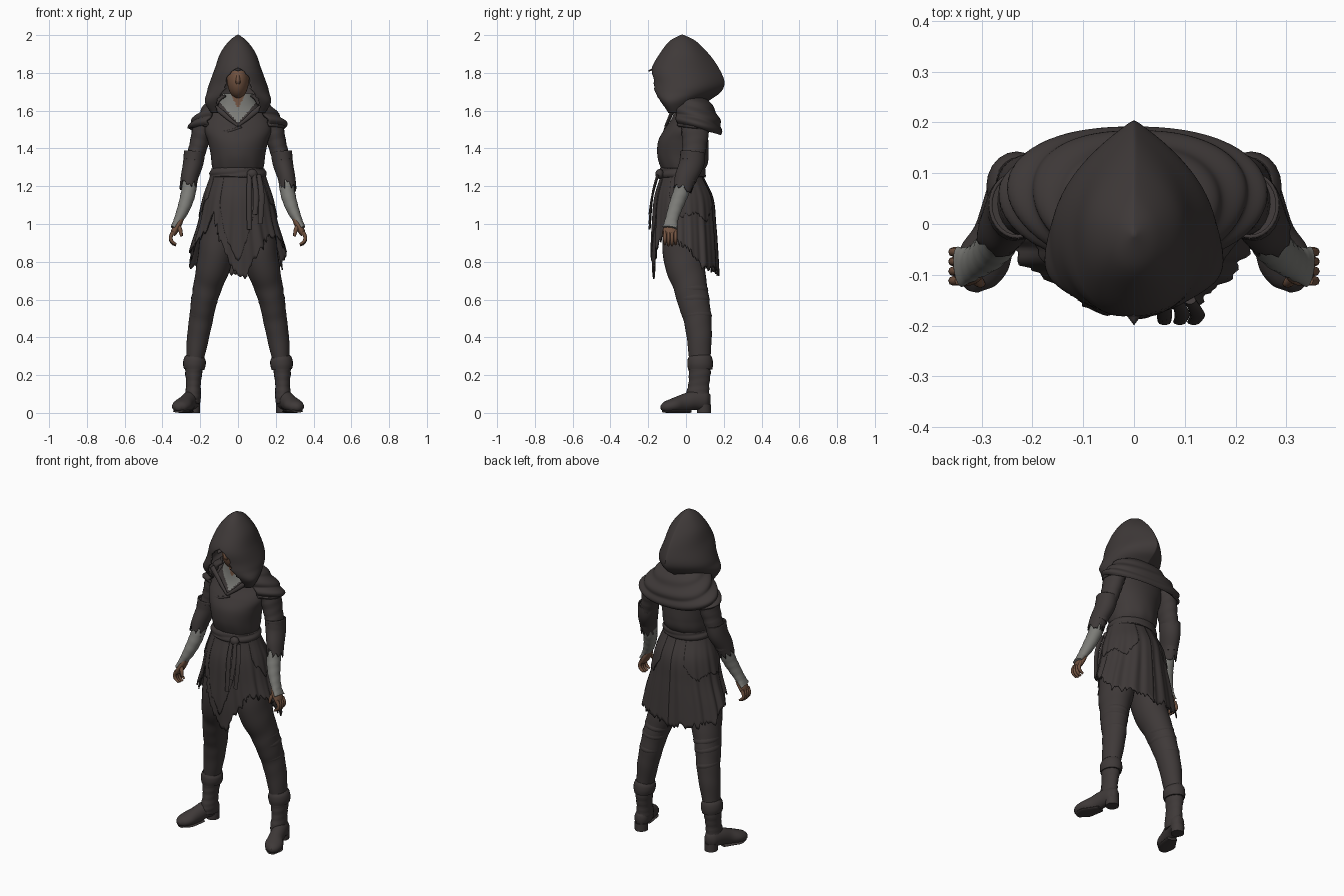
import bpy, bmesh, math, random
from mathutils import Vector

random.seed(4)
if bpy.data.objects.get("Cube"):
    bpy.data.objects.remove(bpy.data.objects["Cube"])


def material(name, rgb):
    m = bpy.data.materials.new(name)
    m.use_nodes = True
    m.diffuse_color = (*rgb, 1)
    bsdf = next(n for n in m.node_tree.nodes if n.type == "BSDF_PRINCIPLED")
    bsdf.inputs["Base Color"].default_value = (*rgb, 1)
    return m


cloth = material("dark cloth", (0.049, 0.041, 0.04))
linen = material("grey linen", (0.2, 0.2, 0.185))
skin = material("brown skin", (0.165, 0.085, 0.051))


def spline(rows, t):
    """Smooth curve through equally spaced rows of numbers."""
    n = len(rows) - 1
    f = max(0, min(1, t)) * n
    i = min(int(f), n - 1)
    f -= i
    a, b, c, d = (rows[max(0, min(n, k))] for k in (i - 1, i, i + 1, i + 2))
    return [q + f * (r - p + f * (2*p - 5*q + 4*r - s + f * (3*(q - r) + s - p))) / 2
            for p, q, r, s in zip(a, b, c, d)]


def lookup(table, x):
    """Straight-line interpolation in a table of pairs."""
    for (x0, y0), (x1, y1) in zip(table, table[1:]):
        if x <= x1:
            return y0 + (y1 - y0) * (x - x0) / (x1 - x0)
    return table[-1][1]


def surface(name, fn, nu, nv, mats, closed=True, thick=0, caps=False, rule=None):
    """Grid of quads from fn(u, v); u runs around and v along."""
    cols = nu if closed else nu + 1
    verts = [fn(i / nu, j / nv) for j in range(nv + 1) for i in range(cols)]
    faces = [(j * cols + i, j * cols + (i + 1) % cols,
              (j + 1) * cols + (i + 1) % cols, (j + 1) * cols + i)
             for j in range(nv) for i in range(nu)]
    if caps:
        faces += [tuple(range(cols)), tuple(nv * cols + i for i in range(cols))]
    mesh = bpy.data.meshes.new(name)
    mesh.from_pydata(verts, [], faces)
    bm = bmesh.new()
    bm.from_mesh(mesh)
    bmesh.ops.remove_doubles(bm, verts=bm.verts, dist=1e-5)
    bmesh.ops.recalc_face_normals(bm, faces=bm.faces)
    bm.to_mesh(mesh)
    bm.free()
    finish(name, mesh, mats, rule, thick)


def finish(name, mesh, mats, rule=None, thick=0):
    for m in mats:
        mesh.materials.append(m)
    if rule:
        for p in mesh.polygons:
            p.material_index = rule(p.center)
    ob = bpy.data.objects.new(name, mesh)
    bpy.context.collection.objects.link(ob)
    bpy.context.view_layer.objects.active = ob
    bpy.ops.object.select_all(action="DESELECT")
    ob.select_set(True)
    bpy.ops.object.shade_smooth_by_angle(angle=math.radians(50))
    if thick:
        mod = ob.modifiers.new("thickness", "SOLIDIFY")
        mod.thickness = thick
        mod.offset = 0


def sweep(name, path, mat, side=1, ref=(0, 1, 0), nu=20, nv=24, rag=0, ripple=0, thick=0):
    """Tube along rows of x, y, z, half width, half depth."""
    path = [(side * p[0], *p[1:]) for p in path]
    jag = [random.uniform(-rag, rag) for _ in range(nu)]

    def fn(u, v):
        p = spline(path, v)
        t = Vector(spline(path, v + .02)[:3]) - Vector(spline(path, v - .02)[:3])
        t.normalize()
        across = Vector(ref).cross(t).normalized()
        a = u * math.tau
        k = 1 + ripple * math.sin(v * 44 + 2 * math.sin(a))
        pos = Vector(p[:3]) + across * p[3] * k * math.cos(a) + t.cross(across) * p[4] * k * math.sin(a)
        return pos + t * jag[int(u * nu + .5) % nu] * max(0, v * 4 - 3)
    surface(name, fn, nu, nv, [mat], caps=not rag, thick=thick)


def ring(row, a, power=1, grow=1):
    """Point on a body section of z, half width, front y, back y; angle 0 is the front."""
    z, rx, yf, yb = row
    s = math.sin(a)
    return Vector((grow * rx * math.copysign(abs(s) ** power, s),
                   (yf + yb) / 2 - grow * (yb - yf) / 2 * math.cos(a), z))


def ball(name, loc, scale, mats, rule=None):
    bm = bmesh.new()
    bmesh.ops.create_uvsphere(bm, u_segments=28, v_segments=20, radius=1)
    for v in bm.verts:
        v.co = Vector(loc) + Vector([a * b for a, b in zip(v.co, scale)])
    mesh = bpy.data.meshes.new(name)
    bm.to_mesh(mesh)
    bm.free()
    finish(name, mesh, mats, rule)


# Tunic body with a V neckline showing the shirt and throat
torso = [(1.25, .122, -.11, .07), (1.31, .138, -.138, .112), (1.37, .145, -.152, .12), (1.44, .16, -.147, .118),
         (1.5, .178, -.115, .115), (1.56, .165, -.075, .11), (1.62, .115, -.058, .1), (1.69, .08, -.055, .08)]


def neckline(c):
    if c.y > .02 or abs(c.x) > (c.z - 1.535) * .9:
        return 0
    return 2 if abs(c.x) < (c.z - 1.61) * .5 else 1


surface("tunic_body", lambda u, v: ring(spline(torso, v), u * math.tau,
        grow=1 + .012 * math.sin(u * 70 + v * 5) * max(0, 1 - 3 * v)),
        96, 96, [cloth, linen, skin], rule=neckline)
for s in (-1, 1):
    sweep("neckline_fold", [(.14, -.05, 1.63, .016, .012), (.085, -.075, 1.59, .014, .01),
                            (.045, -.09, 1.555, .011, .009), (0, -.108, 1.52, .007, .006)], cloth, s)
# Wrapped edge crossing the chest
sweep("chest_fold", [(.02, -.108, 1.515, .005, .005), (-.05, -.112, 1.49, .008, .006),
                     (-.11, -.092, 1.485, .005, .005)], cloth)

# Head inside the hood
ball("head", (0, -.04, 1.765), (.058, .082, .1), [skin, cloth], lambda c: int(c.z > 1.81 or c.y > 0))
sweep("nose", [(0, -.112, 1.79, .008, .006), (0, -.122, 1.76, .012, .012), (0, -.116, 1.742, .012, .006)],
      skin, nu=10, nv=8)

# Pointed hood, flaring forward and open at the face
hood = [(2, 0, -.02, -.02), (1.965, .045, -.085, .05), (1.9, .092, -.135, .115), (1.82, .12, -.178, .172),
        (1.75, .143, -.182, .203), (1.7, .162, -.172, .178), (1.65, .174, -.135, .112), (1.59, .135, -.085, .08)]
tear = [random.uniform(-.05, .05) for _ in range(49)]


def hood_point(u, v):
    row = spline(hood, v)
    opening = lookup([(1.6, .9), (1.65, .65), (1.7, .48), (1.79, .4), (1.81, .22), (1.825, 0)], row[0])
    edge = tear[round(v * 48)] if opening else 0
    a = math.pi + (2 * u - 1) * (math.pi - opening + edge)
    fold = 1 + .03 * v * math.sin(14 * v + 3 * math.cos(a))
    p = ring(row, a, 1 + .75 * max(0, -math.cos(a)), fold)
    p.y -= .06 * v * math.sin(a) ** 2
    return p


surface("hood", hood_point, 72, 48, [cloth], closed=False, thick=.008)
surface("hood_brim_tip", lambda u, v: Vector(((u - .5) * .05 * (1 - v), -.165 - .033 * v, 1.825 - .015 * v)),
        2, 4, [cloth], closed=False, thick=.008)

# Draped cowl over the shoulders, its folds sagging to a low point at the back
cowl = [(1.68, .105, -.07, .09), (1.64, .16, -.075, .13), (1.59, .203, -.075, .165),
        (1.55, .243, -.07, .18), (1.52, .252, -.065, .18)]


def cowl_point(u, v):
    a = math.pi + (2 * u - 1) * 2.5
    sag = (1 - math.cos(a)) / 2
    p = ring(spline(cowl, v), a, .85, 1 + .035 * math.sin(v * 20 - 7 * sag + a))
    p.z -= .045 * v * sag ** 2
    return p


surface("shoulder_cowl", cowl_point, 72, 36, [cloth], closed=False, thick=.014)

# Torn skirt and its overlapping flaps
skirt = [(1.28, .136, -.125, .08), (1.14, .178, -.16, .14), (1, .208, -.17, .155),
         (.86, .25, -.175, .165), (.72, .28, -.17, .172)]


def skirt_part(name, hem, grow=1, rag=.022, top=1.27):
    a0, a1 = hem[0][0], hem[-1][0]
    nu = round((a1 - a0) / 2.5)
    jag = [random.uniform(-rag, rag) for _ in range(nu + 1)]

    def fn(u, v):
        deg = a0 + (a1 - a0) * u
        z = top + (lookup(hem, deg) + jag[round(u * nu)] - top) * v
        t = (1.28 - z) / .56
        a = math.radians(deg)
        pleat = 1 + min(t, .6) * (.04 * math.sin(15 * a) + .025 * math.sin(26 * a + 1))
        row = spline(skirt, t)
        row[0] = z
        return ring(row, a, grow=grow * pleat)
    surface(name, fn, nu, 26, [cloth], closed=False, thick=.007)


skirt_part("torn_skirt", [(-180, .74), (-150, .76), (-118, .77), (-95, .84), (-75, .87), (-55, .95), (-40, 1.05),
                          (-20, .88), (0, .715), (8, .73), (25, .85), (44, .94), (62, .93), (80, .9),
                          (100, .86), (118, .78), (150, .76), (180, .74)])
skirt_part("front_flap", [(-30, 1.1), (-12, .9), (0, .8), (14, .95), (28, 1.1)], 1.025, .01)
for s in (-1, 1):
    table = [(60, 1.14), (85, 1.04), (110, 1.06), (135, 1.02), (155, 1.1)]
    skirt_part("side_flap", [(s * d, z) for d, z in table][::s], 1.025, .012)

# Sash with knot and hanging tails
sash = [(1.295, .134, -.128, .092), (1.272, .142, -.136, .098), (1.25, .144, -.136, .095)]
surface("sash", lambda u, v: ring(spline(sash, v), u * math.tau, grow=1 + .02 * math.sin(9 * v + u * 12)),
        64, 10, [cloth], thick=.014)
ball("sash_knot", (.075, -.14, 1.265), (.028, .022, .026), [cloth])
for x, drift, low in ((.06, .0, .97), (.085, .01, 1.05), (.11, .015, 1.0)):
    sweep("sash_tail", [(x, -.15, 1.26, .012, .008), (x + drift, -.178, 1.15, .015, .006),
                        (x + drift / 2, -.193, low, .013, .006)], cloth, nu=10, nv=12)

for s in (-1, 1):
    # Arm: loose sleeve, ragged cuff, strap, linen forearm reaching over the back of the hand
    sweep("sleeve", [(.15, .045, 1.55, .04, .055), (.185, .05, 1.51, .052, .074), (.208, .045, 1.42, .049, .064),
                     (.23, .035, 1.34, .045, .06), (.258, .005, 1.23, .042, .048)], cloth, s, ripple=.025)
    sweep("ragged_cuff", [(.23, .037, 1.38, .053, .062), (.238, .03, 1.32, .05, .062),
                          (.256, 0, 1.25, .043, .055), (.264, -.015, 1.2, .041, .048)],
          cloth, s, nu=28, rag=.03, thick=.007)
    sweep("sleeve_strap", [(.231, .034, 1.365, .055, .065), (.236, .031, 1.335, .054, .065)], cloth, s, nv=3)
    sweep("linen_forearm", [(.252, .005, 1.26, .038, .04), (.262, -.025, 1.17, .039, .042),
                            (.285, -.055, 1.09, .034, .038), (.317, -.077, 1.02, .024, .034),
                            (.344, -.085, .98, .014, .04)], linen, s, ripple=.025)

    # Hand with curled fingers and thumb
    sweep("palm", [(.303, -.076, 1.025, .016, .027), (.318, -.082, .995, .019, .037),
                   (.337, -.084, .96, .018, .038), (.345, -.084, .94, .011, .034)], skin, s, nv=12)
    for k in range(4):
        y = -.112 + k * .019
        drop = .006 * (k in (1, 2))
        sweep("finger", [(.344, y, .96, .01, .009), (.356, y, .93, .01, .0095),
                         (.35, y, .908 - drop, .009, .009), (.328, y, .892 - drop, .006, .006)],
              skin, s, nu=8, nv=10)
    sweep("thumb", [(.318, -.1, .995, .012, .011), (.305, -.115, .965, .011, .01),
                    (.299, -.118, .935, .007, .007)], skin, s, nu=8, nv=10)

    # Leg with bunched knee wraps
    sweep("trouser_leg", [(.085, -.01, 1.1, .088, .1), (.1, -.015, .95, .098, .11), (.125, -.008, .8, .092, .108),
                          (.158, .02, .68, .077, .09), (.18, .04, .59, .068, .084), (.195, .06, .5, .063, .074),
                          (.212, .07, .4, .058, .066), (.228, .073, .28, .046, .056)],
          cloth, s, nu=28, nv=48, ripple=.01)
    for x, y, z, r in ((.166, .028, .65, .075), (.178, .04, .6, .071), (.193, .058, .515, .064)):
        sweep("knee_wrap", [(x - .004, y, z + .022, r - .006, r + .006), (x, y, z, r, r + .015),
                            (x + .004, y, z - .022, r - .006, r + .006)], cloth, s, nu=28, nv=8)

    # Boot: folded cuff, creased shaft, foot and heel
    sweep("boot_shaft", [(.23, .073, .28, .05, .058), (.234, .073, .22, .046, .058), (.236, .068, .15, .039, .055),
                         (.238, .062, .09, .042, .062), (.241, .06, .05, .04, .06)], cloth, s, ripple=.025)
    sweep("boot_cuff", [(.227, .073, .3, .048, .059), (.229, .074, .283, .058, .066),
                        (.231, .075, .255, .06, .068), (.232, .075, .23, .054, .064)], cloth, s, nv=12)
    sweep("boot_foot", [(.234, .128, .065, .018, .03), (.238, .1, .066, .04, .054), (.255, .04, .066, .042, .05),
                        (.274, -.02, .05, .043, .046), (.296, -.07, .039, .052, .037),
                        (.312, -.11, .031, .039, .028), (.318, -.132, .028, .012, .012)],
          cloth, s, ref=(0, 0, 1))
    sweep("boot_heel", [(.239, .095, 0, .037, .038), (.239, .095, .045, .039, .037)], cloth, s, nv=2)
    sweep("boot_sole", [(.262, .02, .009, .03, .009), (.28, -.03, .009, .042, .009),
                        (.298, -.075, .009, .049, .009), (.314, -.12, .01, .024, .009)],
          cloth, s, ref=(0, 0, 1), nv=14)
